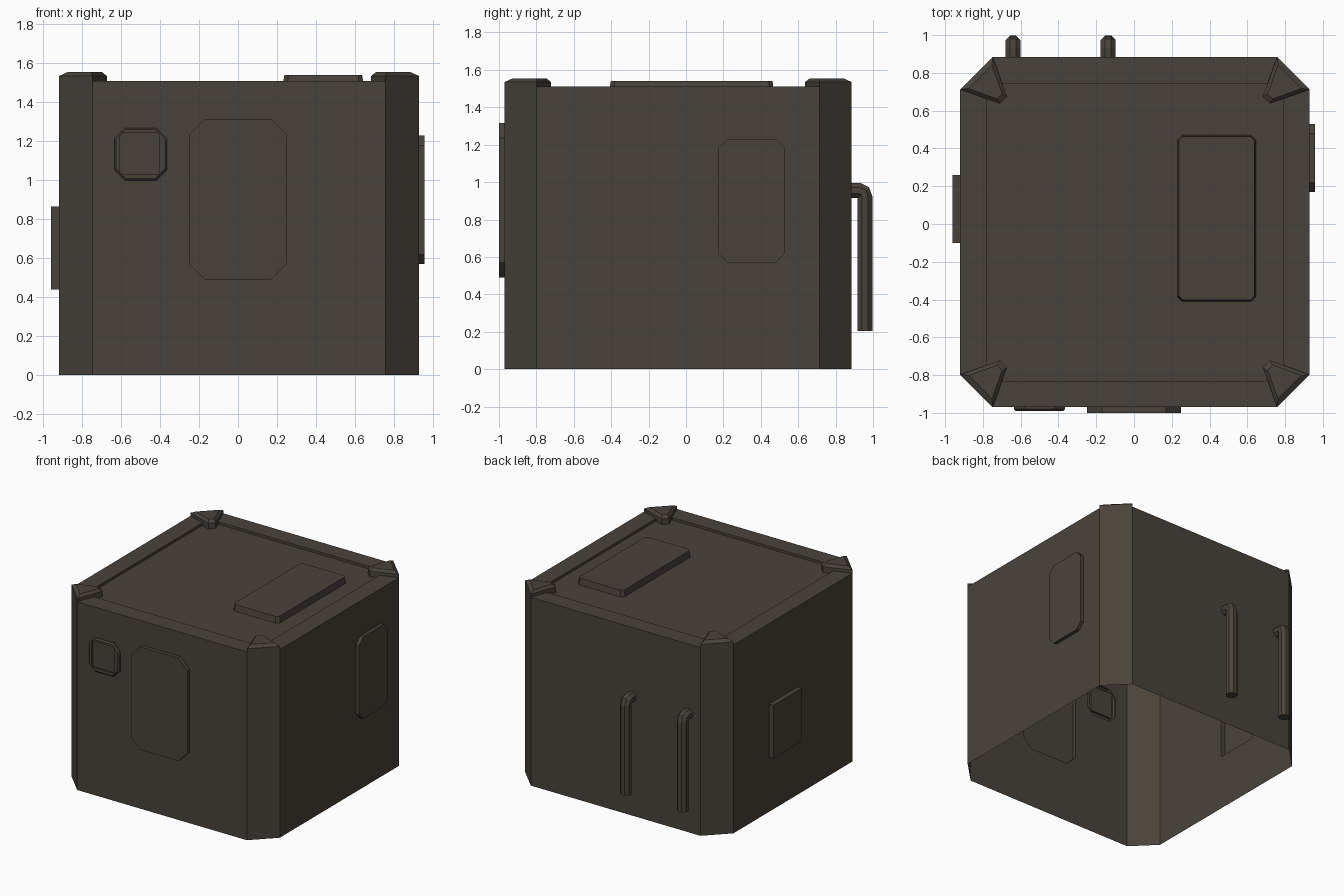
import bpy, bmesh, math
from mathutils import Vector

if "Cube" in bpy.data.objects:
    bpy.data.objects.remove(bpy.data.objects["Cube"])

mat = bpy.data.materials.new("dark_brown_grey_metal")
mat.diffuse_color = (0.066, 0.055, 0.043, 1)
mat.use_nodes = True
mat.node_tree.nodes["Principled BSDF"].inputs["Base Color"].default_value = mat.diffuse_color

X0, X1, Y0, Y1, H, C = -0.92, 0.93, -0.97, 0.885, 1.51, 0.172
RIM, FLOOR = 0.14, 1.49

# Wall frames: origin, u axis, v axis, outward normal
FRONT = [Vector(v) for v in ((0, Y0, 0), (1, 0, 0), (0, 0, 1), (0, -1, 0))]
BACK = [Vector(v) for v in ((0, Y1, 0), (-1, 0, 0), (0, 0, 1), (0, 1, 0))]
RIGHT = [Vector(v) for v in ((X1, 0, 0), (0, 1, 0), (0, 0, 1), (1, 0, 0))]
LEFT = [Vector(v) for v in ((X0, 0, 0), (0, -1, 0), (0, 0, 1), (-1, 0, 0))]
TOP = [Vector(v) for v in ((0, 0, FLOOR), (1, 0, 0), (0, 1, 0), (0, 0, 1))]


def octo(u0, u1, v0, v1, c=0.0, d=0.0):
    """Rectangle with cut corners (c), offset inward by d."""
    u0, u1, v0, v1 = u0 + d, u1 - d, v0 + d, v1 - d
    if c == 0:
        return [(u0, v0), (u1, v0), (u1, v1), (u0, v1)]
    c -= d * (2 - math.sqrt(2))
    return [(u0 + c, v0), (u1 - c, v0), (u1, v0 + c), (u1, v1 - c),
            (u1 - c, v1), (u0 + c, v1), (u0, v1 - c), (u0, v0 + c)]


def place(frame, loop, w=0.0):
    o, u, v, n = frame
    return [o + u * a + v * b + n * w for a, b in loop]


def loft(bm, rings, cap=True):
    vs = [[bm.verts.new(p) for p in r] for r in rings]
    n = len(vs[0])
    for a, b in zip(vs, vs[1:]):
        for i in range(n):
            j = (i + 1) % n
            bm.faces.new((a[i], a[j], b[j], b[i]))
    if cap:
        bm.faces.new(vs[-1])


def fill(bm, frame, loops):
    """Flat wall: first loop is the outline, the others are openings."""
    edges = []
    for loop in loops:
        vs = [bm.verts.new(p) for p in place(frame, loop)]
        edges += [bm.edges.new((vs[i - 1], vs[i])) for i in range(len(vs))]
    res = bmesh.ops.triangle_fill(bm, use_beauty=True, edges=edges, normal=frame[3])
    for f in res["geom"]:
        if isinstance(f, bmesh.types.BMFace):
            f.normal_update()
            if f.normal.dot(frame[3]) < 0:
                f.normal_flip()


def finish(bm, name):
    bmesh.ops.remove_doubles(bm, verts=bm.verts[:], dist=0.0005)
    me = bpy.data.meshes.new(name)
    bm.to_mesh(me)
    bm.free()
    me.materials.append(mat)
    ob = bpy.data.objects.new(name, me)
    bpy.context.collection.objects.link(ob)


def part(name, rings):
    bm = bmesh.new()
    loft(bm, rings)
    finish(bm, name)


# Outlines of the raised plates
hatch = (-0.25, 0.25, 0.49, 1.315, 0.08)
vent = (-0.635, -0.365, 1.0, 1.27, 0.055)
side = (0.17, 0.53, 0.57, 1.23, 0.05)
square = (-0.26, 0.10, 0.44, 0.865)
lid = (0.23, 0.645, -0.41, 0.47, 0.025)

# Body shell: open below, openings behind the hollow plates
bm = bmesh.new()
fill(bm, FRONT, [octo(X0 + C, X1 - C, 0, H), octo(*hatch), octo(*vent)])
fill(bm, RIGHT, [octo(Y0 + C, Y1 - C, 0, H), octo(*side)])
fill(bm, LEFT, [octo(-Y1 + C, -Y0 - C, 0, H), octo(*square)])
fill(bm, BACK, [octo(-X1 + C, -X0 - C, 0, H)])
ring = octo(X0, X1, Y0, Y1, C)
for i in (1, 3, 5, 7):  # corner strips
    a, b = ring[i], ring[(i + 1) % 8]
    bm.faces.new([bm.verts.new(p) for p in ((*a, 0), (*b, 0), (*b, H), (*a, H))])
# Top rim and sunken roof
inner = octo(X0, X1, Y0, Y1, C, RIM)
loft(bm, [place(TOP, ring, H - FLOOR), place(TOP, inner, H - FLOOR),
          place(TOP, inner)], cap=False)
fill(bm, TOP, [inner, octo(*lid)])
finish(bm, "body_shell")

# Raised plates
part("front_hatch", [place(FRONT, octo(*hatch), w) for w in (0, 0.03)])
part("right_plate", [place(RIGHT, octo(*side), w) for w in (0, 0.027)])
part("left_plate", [place(LEFT, octo(*square), w) for w in (0, 0.04)])
part("roof_lid", [place(TOP, octo(*lid), 0), place(TOP, octo(*lid, 0.008), 0.05)])
recess = octo(-0.605, -0.403, 1.033, 1.243, 0.008)
part("front_vent", [place(FRONT, octo(*vent), 0), place(FRONT, octo(*vent), 0.01),
                    place(FRONT, octo(*vent, 0.01), 0.02),
                    place(FRONT, recess, 0.02), place(FRONT, recess, 0.006)])

# Corner caps on the roof
cx, cy, hx, hy = (X0 + X1) / 2, (Y0 + Y1) / 2, (X1 - X0) / 2, (Y1 - Y0) / 2
base = [(hx, hy - C), (hx - C, hy), (hx - 0.248, hy - 0.21), (hx - 0.21, hy - 0.248)]
mx, my = sum(p[0] for p in base) / 4, sum(p[1] for p in base) / 4
for sx, sn in ((-1, "left"), (1, "right")):
    for sy, fn in ((-1, "front"), (1, "back")):
        rings = []
        for z, s in ((FLOOR, 1), (1.535, 1), (1.555, 0.72)):
            r = [(cx + sx * (mx + (x - mx) * s), cy + sy * (my + (y - my) * s), z)
                 for x, y in base]
            rings.append(r if sx * sy > 0 else r[::-1])
        part(f"corner_cap_{fn}_{sn}", rings)

# Bent pipes on the back: (y, z, turn angle) along the path
path = [(0.88, 0.955, 0), (0.928, 0.955, 10), (0.95, 0.945, 45),
        (0.957, 0.92, 85), (0.957, 0.205, 90)]
for px, n in ((-0.64, "left"), (-0.137, "right")):
    rings = []
    for y, z, a in path:
        a = math.radians(a)
        ring = []
        for k in range(8):
            t = math.tau * (k + 0.5) / 8
            c, s = 0.043 * math.cos(t), 0.043 * math.sin(t)
            ring.append((px - c, y + s * math.sin(a), z + s * math.cos(a)))
        rings.append(ring)
    part(f"back_pipe_{n}", rings)
